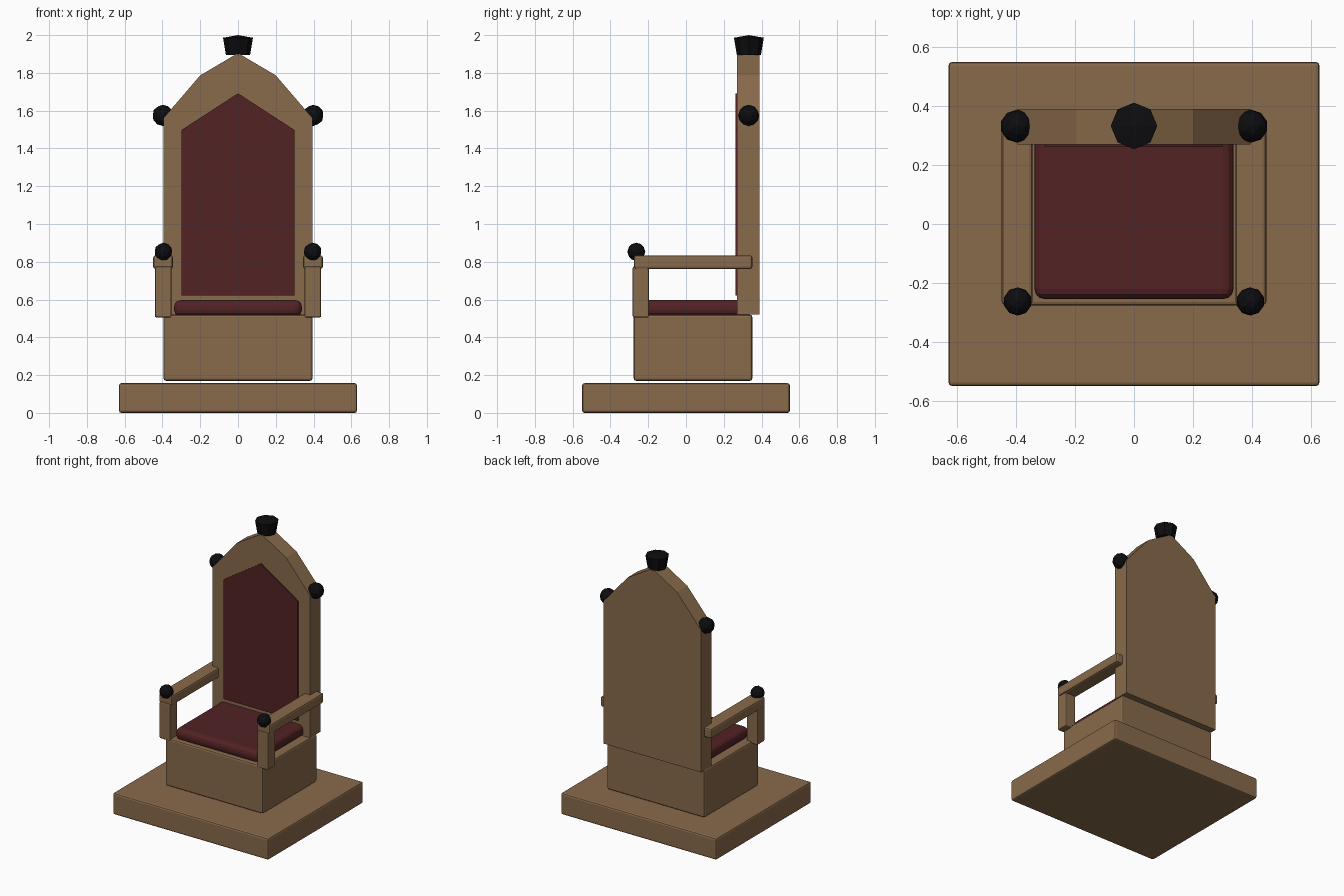
import bpy, bmesh
from mathutils import Matrix

cube = bpy.data.objects.get("Cube")
if cube:
    bpy.data.objects.remove(cube, do_unlink=True)


def material(name, rgb):
    mat = bpy.data.materials.new(name)
    mat.use_nodes = True
    mat.diffuse_color = (*rgb, 1)
    mat.node_tree.nodes["Principled BSDF"].inputs["Base Color"].default_value = (*rgb, 1)
    return mat


WOOD = material("oak wood", (0.25, 0.145, 0.07))
CLOTH = material("dark red cloth", (0.085, 0.016, 0.018))
BLACK = material("black iron", (0.004, 0.004, 0.005))


def finish(name, bm, mat):
    bmesh.ops.recalc_face_normals(bm, faces=bm.faces)
    mesh = bpy.data.meshes.new(name)
    bm.to_mesh(mesh)
    bm.free()
    mesh.materials.append(mat)
    obj = bpy.data.objects.new(name, mesh)
    bpy.context.collection.objects.link(obj)
    return obj


def box(name, x, y, z, mat, bevel, segments=2):
    """Bevelled box from (low, high) ranges on each axis."""
    ranges = (x, y, z)
    bm = bmesh.new()
    bmesh.ops.create_cube(bm, size=1)
    for v in bm.verts:
        v.co = [lo + (c + 0.5) * (hi - lo) for c, (lo, hi) in zip(v.co, ranges)]
    obj = finish(name, bm, mat)
    mod = obj.modifiers.new("soft edges", "BEVEL")
    mod.width = bevel
    mod.segments = segments
    return obj


def slab(name, half_outline, y0, y1, mat):
    """Symmetric upright slab; the half outline runs from bottom right to the peak."""
    outline = half_outline + [(-x, z) for x, z in reversed(half_outline) if x > 0]
    bm = bmesh.new()
    face = bm.faces.new([bm.verts.new((x, y0, z)) for x, z in outline])
    new = bmesh.ops.extrude_face_region(bm, geom=[face])["geom"]
    verts = [g for g in new if isinstance(g, bmesh.types.BMVert)]
    bmesh.ops.translate(bm, verts=verts, vec=(0, y1 - y0, 0))
    return finish(name, bm, mat)


def ball(name, centre, radius):
    bm = bmesh.new()
    bmesh.ops.create_icosphere(bm, subdivisions=2, radius=radius,
                               matrix=Matrix.Translation(centre))
    return finish(name, bm, BLACK)


# Plinth, seat block and cushion
box("plinth", (-0.63, 0.63), (-0.55, 0.55), (0, 0.157), WOOD, 0.012)
box("seat_block", (-0.394, 0.394), (-0.277, 0.351), (0.17, 0.52), WOOD, 0.012)
box("seat_cushion", (-0.338, 0.338), (-0.255, 0.31), (0.51, 0.597), CLOTH, 0.035, 3)

# Pointed backrest with its upholstered panel
slab("backrest", [(0.395, 0.52), (0.395, 1.56), (0.2, 1.787), (0, 1.905)], 0.27, 0.39, WOOD)
slab("back_panel", [(0.3, 0.622), (0.3, 1.497), (0, 1.692)], 0.262, 0.29, CLOTH)

# Arms with posts and ball finials on both sides
for side, s in (("left", 1), ("right", -1)):
    def span(a, b):
        return tuple(sorted((s * a, s * b)))
    box(side + "_armrest", span(0.345, 0.449), (-0.275, 0.351), (0.762, 0.834), WOOD, 0.012)
    box(side + "_arm_post", span(0.353, 0.44), (-0.282, -0.197), (0.505, 0.775), WOOD, 0.008)
    ball(side + "_arm_finial", (s * 0.395, -0.263, 0.853), 0.048)
    ball(side + "_back_finial", (s * 0.398, 0.332, 1.575), 0.056)

# Flared eight-sided crown with a shallow peaked top
bm = bmesh.new()
bmesh.ops.create_cone(bm, cap_ends=True, segments=8, radius1=0.064, radius2=0.079,
                      depth=0.09, matrix=Matrix.Translation((0, 0.333, 1.941)))
top = max(bm.faces, key=lambda f: f.calc_center_median().z)
peak = bmesh.ops.poke(bm, faces=[top])["verts"][0]
peak.co.z = 2.0
finish("crown_finial", bm, BLACK)
